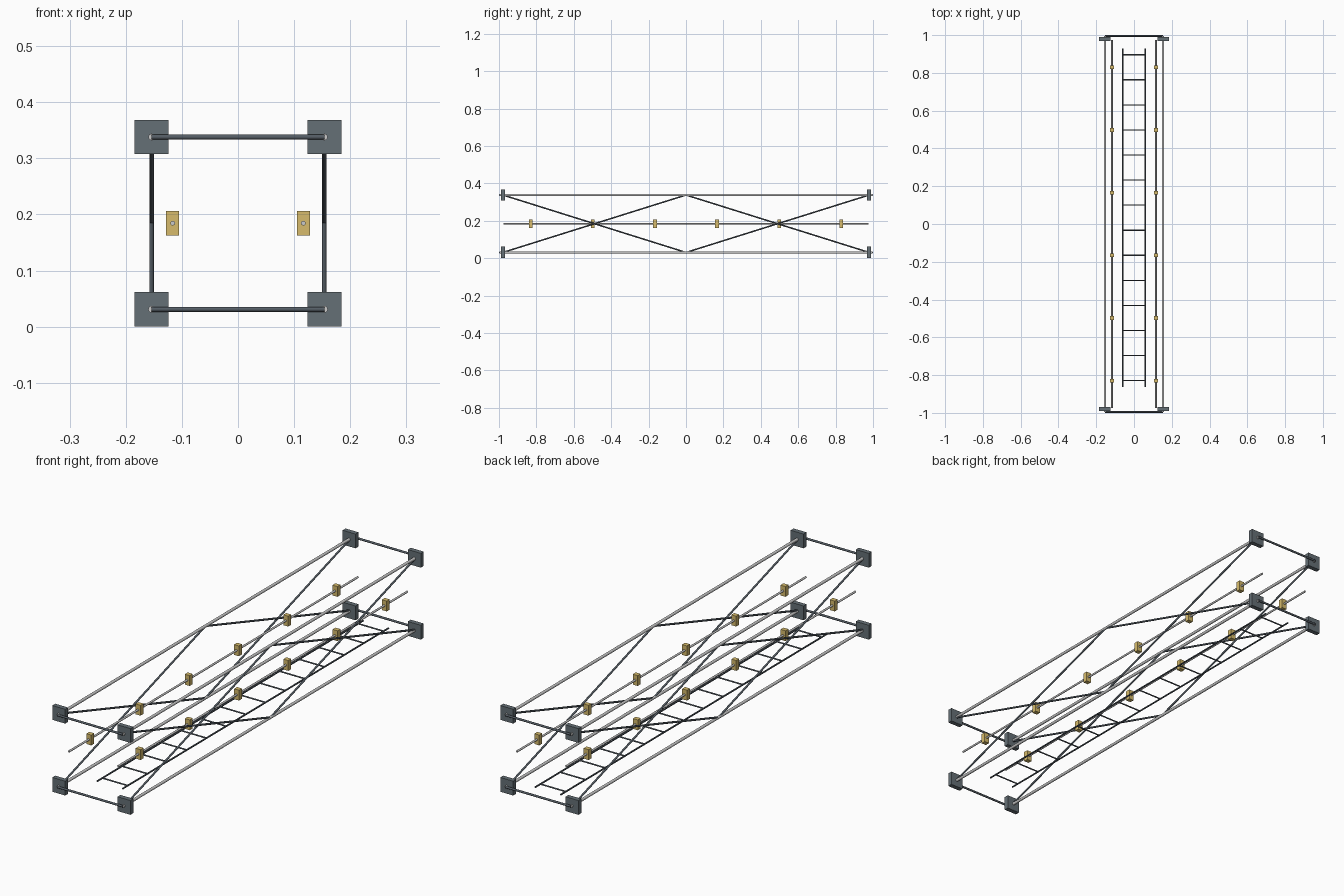
import bpy
from mathutils import Vector

if "Cube" in bpy.data.objects:
    bpy.data.objects.remove(bpy.data.objects["Cube"])

X, Z0, Z1 = 0.154, 0.031, 0.338      # frame corner positions
ZM = (Z0 + Z1) / 2
Y = 0.979                            # corner plate position


def material(name, rgb):
    m = bpy.data.materials.new(name)
    m.diffuse_color = (*rgb, 1)
    m.use_nodes = True
    m.node_tree.nodes["Principled BSDF"].inputs["Base Color"].default_value = m.diffuse_color
    return m


steel = material("dark_steel", (0.13, 0.16, 0.18))
strut = material("strut_steel", (0.09, 0.11, 0.13))
brass = material("brass", (0.68, 0.50, 0.15))


def rod(name, a, b, r, mat=None, sides=16):
    """Round bar between two points."""
    a, b = Vector(a), Vector(b)
    d = b - a
    bpy.ops.mesh.primitive_cylinder_add(vertices=sides, radius=r, depth=d.length, location=(a + b) / 2)
    ob = bpy.context.object
    ob.name = name
    ob.rotation_euler = d.to_track_quat('Z', 'Y').to_euler()
    bpy.ops.object.shade_smooth_by_angle()
    if mat:
        ob.data.materials.append(mat)
    return ob


def box(name, loc, size, mat):
    bpy.ops.mesh.primitive_cube_add(size=1, location=loc)
    ob = bpy.context.object
    ob.name = name
    ob.scale = size
    ob.data.materials.append(mat)
    return ob


for sx, side in ((-1, "left"), (1, "right")):
    x = sx * X
    for z, level in ((Z0, "bottom"), (Z1, "top")):
        # long corner rails and their end plates
        rod(f"rail_{level}_{side}", (x, -0.995, z), (x, 0.995, z), 0.006)
        for sy, end in ((-1, "front"), (1, "back")):
            box(f"corner_plate_{level}_{side}_{end}", (x, sy * Y, z), (0.061, 0.02, 0.061), steel)

    # crossed side braces, two bays per side
    for sy, end in ((-1, "front"), (1, "back")):
        rod(f"brace_up_{side}_{end}", (x, sy * Y, Z0), (x, 0, Z1), 0.004, strut)
        rod(f"brace_down_{side}_{end}", (x, sy * Y, Z1), (x, 0, Z0), 0.004, strut)

    # inner guide rod with sliding blocks
    gx = sx * 0.1165
    rod(f"guide_rod_{side}", (gx, -0.975, ZM), (gx, 0.975, ZM), 0.0042)
    for i in range(6):
        box(f"guide_block_{side}_{i + 1}", (gx, -0.83 + i * 0.332, ZM), (0.023, 0.02, 0.044), brass)

    # ladder side rail
    rod(f"ladder_side_{side}", (sx * 0.06, -0.863, Z0), (sx * 0.06, 0.93, Z0), 0.0035, strut, 12)

# cross bars at both ends
for y, end in ((-0.9955, "front"), (0.9955, "back")):
    for z, level in ((Z0, "bottom"), (Z1, "top")):
        rod(f"end_bar_{level}_{end}", (-X, y, z), (X, y, z), 0.0045, strut)

# ladder rungs
for i in range(14):
    y = -0.829 + i * 0.1327
    rod(f"ladder_rung_{i + 1}", (-0.06, y, Z0), (0.06, y, Z0), 0.003, strut, 12)
